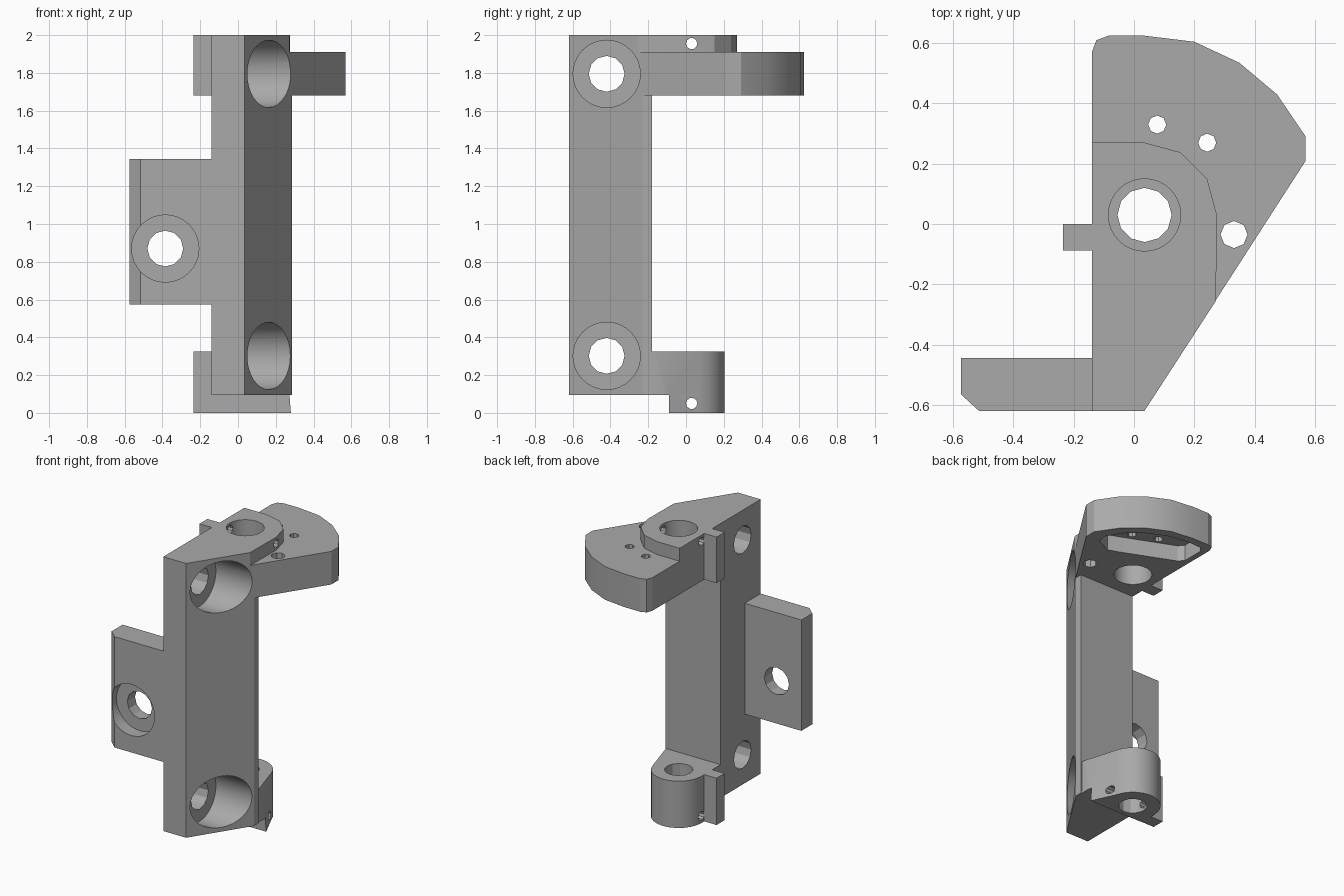
import bpy, bmesh, math
from mathutils import Matrix

if "Cube" in bpy.data.objects:
    bpy.data.objects.remove(bpy.data.objects["Cube"], do_unlink=True)

grey = bpy.data.materials.new("matte grey")
grey.use_nodes = True
grey.diffuse_color = (0.4, 0.4, 0.4, 1)
grey.node_tree.nodes["Principled BSDF"].inputs["Base Color"].default_value = (0.4, 0.4, 0.4, 1)


def add_object(name, bm):
    bmesh.ops.recalc_face_normals(bm, faces=bm.faces)
    mesh = bpy.data.meshes.new(name)
    bm.to_mesh(mesh)
    bm.free()
    mesh.materials.append(grey)
    obj = bpy.data.objects.new(name, mesh)
    bpy.context.collection.objects.link(obj)
    return obj


def loft(name, low, high, z0, z1):
    """Solid between two outlines with equal point counts."""
    bm = bmesh.new()
    a = [bm.verts.new((x, y, z0)) for x, y in low]
    b = [bm.verts.new((x, y, z1)) for x, y in high]
    bm.faces.new(a)
    bm.faces.new(b)
    for i in range(len(a)):
        j = (i + 1) % len(a)
        bm.faces.new((a[i], a[j], b[j], b[i]))
    return add_object(name, bm)


def prism(name, outline, z0, z1):
    return loft(name, outline, outline, z0, z1)


def box(name, x0, x1, y0, y1, z0, z1):
    return prism(name, [(x0, y0), (x1, y0), (x1, y1), (x0, y1)], z0, z1)


def bore(axis, center, radius, start, end, sides):
    """Cylinder cutter along an axis; center holds the other two coordinates."""
    bm = bmesh.new()
    bmesh.ops.create_cone(bm, cap_ends=True, segments=sides, radius1=radius,
                          radius2=radius, depth=end - start)
    place = list(center)
    place.insert("xyz".index(axis), (start + end) / 2)
    turn = {"x": Matrix.Rotation(math.pi / 2, 4, "Y"),
            "y": Matrix.Rotation(math.pi / 2, 4, "X"),
            "z": Matrix.Identity(4)}[axis]
    bm.transform(Matrix.Translation(place) @ turn)
    return add_object("bore", bm)


def combine(target, other, operation):
    mod = target.modifiers.new(operation, "BOOLEAN")
    mod.operation = operation
    mod.solver = "EXACT"
    mod.object = other
    bpy.context.view_layer.objects.active = target
    bpy.ops.object.modifier_apply(modifier=mod.name)
    bpy.data.objects.remove(other, do_unlink=True)


LEFT, FRONT = -0.14, -0.62
ROD = (0.035, 0.03)


def arc(radius, start, end, steps):
    angles = [math.radians(start + (end - start) * i / steps) for i in range(steps + 1)]
    return [(ROD[0] + radius * math.cos(t), ROD[1] + radius * math.sin(t)) for t in angles]


# Upright spine with a slanted front
bracket = prism("mounting_bracket", [(LEFT, FRONT), (0.035, FRONT), (0.285, -0.23),
                                     (0.285, -0.18), (LEFT, -0.18)], 0.095, 2)

# Fan-shaped upper arm
fan = prism("upper_arm", [(LEFT, FRONT), (0.035, FRONT), (0.57, 0.21), (0.57, 0.29),
                          (0.475, 0.43), (0.35, 0.535), (0.2, 0.605), (0.035, 0.625),
                          (-0.085, 0.625), (-0.125, 0.61), (LEFT, 0.57)], 1.68, 1.91)
# Raised collar around the upper bore
collar = prism("upper_collar", [(LEFT, FRONT), (0.035, FRONT), (0.272, -0.255)]
               + arc(0.24, 0, 90, 3) + [(LEFT, 0.27)], 1.86, 2)
# Rounded lower foot, flaring towards its underside
rounded = arc(0.175, 15, 180, 11)
foot = loft("lower_foot",
            [(LEFT, -0.2), (0.28, -0.2), (0.28, -0.09)] + rounded,
            [(LEFT, -0.2), (0.28, -0.2), (0.275, -0.16)] + rounded, 0, 0.325)
combine(foot, box("foot_notch", -1, 1, -1, -0.09, -1, 0.095), "DIFFERENCE")
# Side mounting plate with a chamfered corner
plate = prism("side_plate", [(-0.1, FRONT), (-0.515, FRONT), (-0.575, -0.565),
                             (-0.575, -0.445), (-0.1, -0.445)], 0.575, 1.345)

# The spine's slanted shoulder ends below the collar
combine(bracket, box("shoulder_trim", 0.272, 1, -1, 1, 1.91, 3), "DIFFERENCE")
for part in (fan, collar, foot, plate):
    combine(bracket, part, "UNION")
# Clamp tabs
for z0, z1 in ((0, 0.325), (1.68, 2)):
    combine(bracket, box("clamp_tab", -0.235, -0.1, -0.088, 0, z0, z1), "UNION")

# Pocket under the arm
combine(bracket, prism("arm_pocket", [(0.36, 0.17), (0.47, 0.22), (0.48, 0.29), (0.42, 0.39),
                                      (0.32, 0.48), (0.18, 0.545), (0.03, 0.57), (-0.07, 0.565),
                                      (-0.1, 0.53), (-0.1, 0.38), (-0.07, 0.345),
                                      (0.3, 0.19)], 1.5, 1.79), "DIFFERENCE")

cutters = [
    # Rod bores
    ("z", ROD, 0.12, 1.5, 2.2, 32),
    ("z", ROD, 0.09, -0.2, 0.5, 12),
    # Small holes in the arm
    ("z", (0.077, 0.33), 0.03, 1.5, 2.2, 8),
    ("z", (0.243, 0.27), 0.03, 1.5, 2.2, 8),
    ("z", (0.332, -0.035), 0.045, 1.5, 2.2, 8),
    # Side plate screw hole
    ("y", (-0.385, 0.87), 0.095, -1, 0, 12),
    ("y", (-0.385, 0.87), 0.178, -1, -0.53, 32),
]
# Spine screw holes with counterbores
for z in (0.302, 1.795):
    cutters += [("x", (-0.42, z), 0.095, -0.5, 0.5, 12),
                ("x", (-0.42, z), 0.178, 0, 0.6, 32)]
# Clamp screw holes
for z in (0.05, 1.955):
    cutters.append(("x", (0.03, z), 0.03, -0.5, 0.5, 10))
for spec in cutters:
    combine(bracket, bore(*spec), "DIFFERENCE")

bpy.ops.object.select_all(action="DESELECT")
bracket.select_set(True)
bpy.context.view_layer.objects.active = bracket
bpy.ops.object.shade_smooth_by_angle(angle=math.radians(20))
